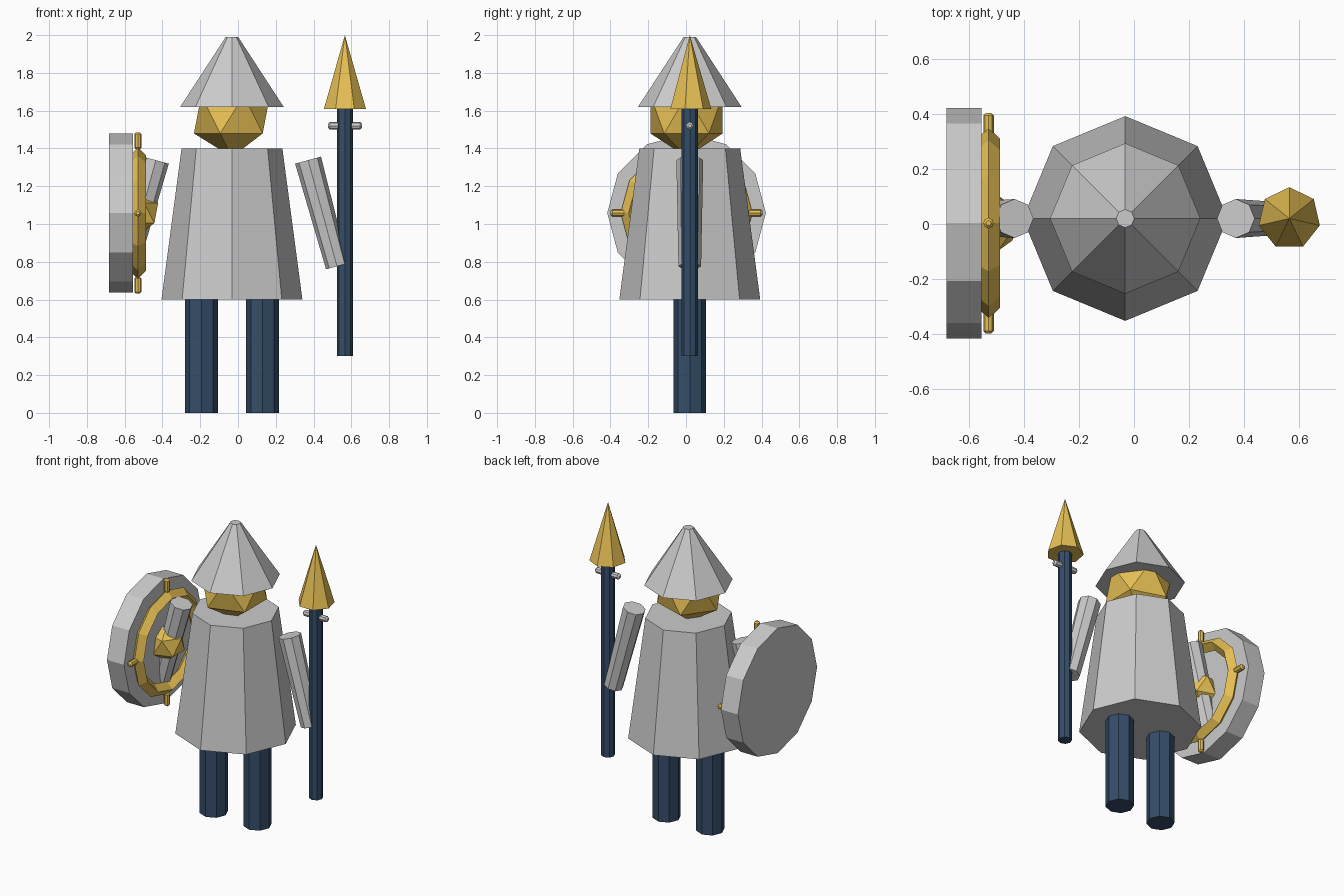
import bpy, bmesh
from math import sin, cos, pi
from mathutils import Vector

if "Cube" in bpy.data.objects:
    bpy.data.objects.remove(bpy.data.objects["Cube"])


def material(name, rgb):
    m = bpy.data.materials.new(name)
    m.diffuse_color = (*rgb, 1)
    m.use_nodes = True
    m.node_tree.nodes["Principled BSDF"].inputs["Base Color"].default_value = m.diffuse_color
    return m


GOLD = material("gold", (0.80, 0.53, 0.09))
NAVY = material("navy", (0.035, 0.075, 0.14))
CX, CY = -0.032, 0.02          # figure axis
UP = Vector((0, 0, 1))


def lathe(name, profile, sides, origin, axis=UP, mat=None, closed=False):
    """Flat-faceted turned solid: profile of (radius, height) along axis."""
    bm = bmesh.new()
    rings = []
    for r, h in profile:
        angles = [2 * pi * i / sides for i in range(sides)]
        rings.append([bm.verts.new((r * sin(a), r * cos(a), h)) for a in angles])
    pairs = list(zip(rings, rings[1:]))
    if closed:
        pairs.append((rings[-1], rings[0]))
    else:
        for ring, (r, h) in ((rings[0], profile[0]), (rings[-1], profile[-1])):
            if r > 0:
                bm.faces.new(ring)
    for a, b in pairs:
        for i in range(sides):
            j = (i + 1) % sides
            bm.faces.new((a[i], a[j], b[j], b[i]))
    bmesh.ops.remove_doubles(bm, verts=bm.verts, dist=1e-5)
    bmesh.ops.recalc_face_normals(bm, faces=bm.faces)
    rot = UP.rotation_difference(Vector(axis)).to_matrix().to_4x4()
    bm.transform(rot)
    mesh = bpy.data.meshes.new(name)
    bm.to_mesh(mesh)
    bm.free()
    ob = bpy.data.objects.new(name, mesh)
    ob.location = origin
    bpy.context.collection.objects.link(ob)
    if mat:
        mesh.materials.append(mat)
    return ob


def gem(name, radius, loc, mat):
    bpy.ops.mesh.primitive_ico_sphere_add(subdivisions=1, radius=radius, location=loc)
    ob = bpy.context.object
    ob.name = name
    ob.data.materials.append(mat)


def peg(name, radius, length, centre, axis, mat=None):
    """Small pin with chamfered ends."""
    h, c = length / 2, radius * 0.5
    lathe(name, [(c, -h), (radius, c - h), (radius, h - c), (c, h)], 8, centre, axis, mat)


# Robe, head and pointed hat
lathe("robe", [(0.373, 0.6), (0.267, 1.4)], 8, (CX, CY, 0))
gem("head", 0.225, (CX, CY - 0.017, 1.58), GOLD)
lathe("hat", [(0.274, 1.62), (0.033, 1.99)], 8, (CX, CY, 0))

# Legs and arms, mirrored about the figure axis
for side, s in (("left", 1), ("right", -1)):
    lathe(side + "_leg", [(0.087, 0), (0.087, 0.6)], 8, (CX + s * 0.162, CY, 0), UP, NAVY)
    shoulder = Vector((CX + s * 0.403, CY, 1.338))
    hand = Vector((CX + s * 0.556, CY, 0.776))
    arm = shoulder - hand
    lathe(side + "_arm", [(0.06, 0), (0.071, arm.length)], 8, hand, arm)

# Spear: shaft, point and two lashing pins
SX = 0.566
lathe("spear_shaft", [(0.043, 0.3), (0.043, 1.61)], 8, (SX, CY, 0), UP, NAVY)
lathe("spear_point", [(0.114, 1.61), (0, 2.0)], 7, (SX, CY, 0), UP, GOLD)
for s in (-1, 1):
    peg("spear_pin", 0.02, 0.064, (SX + s * 0.058, CY, 1.52), (1, 0, 0))

# Shield: disc, diamond-section ring, boss and four pegs
SY, SZ, RX = 0.003, 1.058, -0.53
lathe("shield", [(0.42, -0.683), (0.42, -0.556)], 12, (0, SY, SZ), (1, 0, 0))
R, t = 0.307, 0.042
lathe("shield_ring", [(R + t, 0), (R, t), (R - t, 0), (R, -t)], 12,
      (RX, SY, SZ), (1, 0, 0), GOLD, closed=True)
gem("shield_boss", 0.12, (RX, SY, SZ), GOLD)
for s in (-1, 1):
    peg("shield_peg", 0.019, 0.09, (RX, SY, SZ + s * 0.382), (0, 0, 1), GOLD)
    peg("shield_peg", 0.019, 0.09, (RX, SY + s * 0.357, SZ), (0, 1, 0), GOLD)
